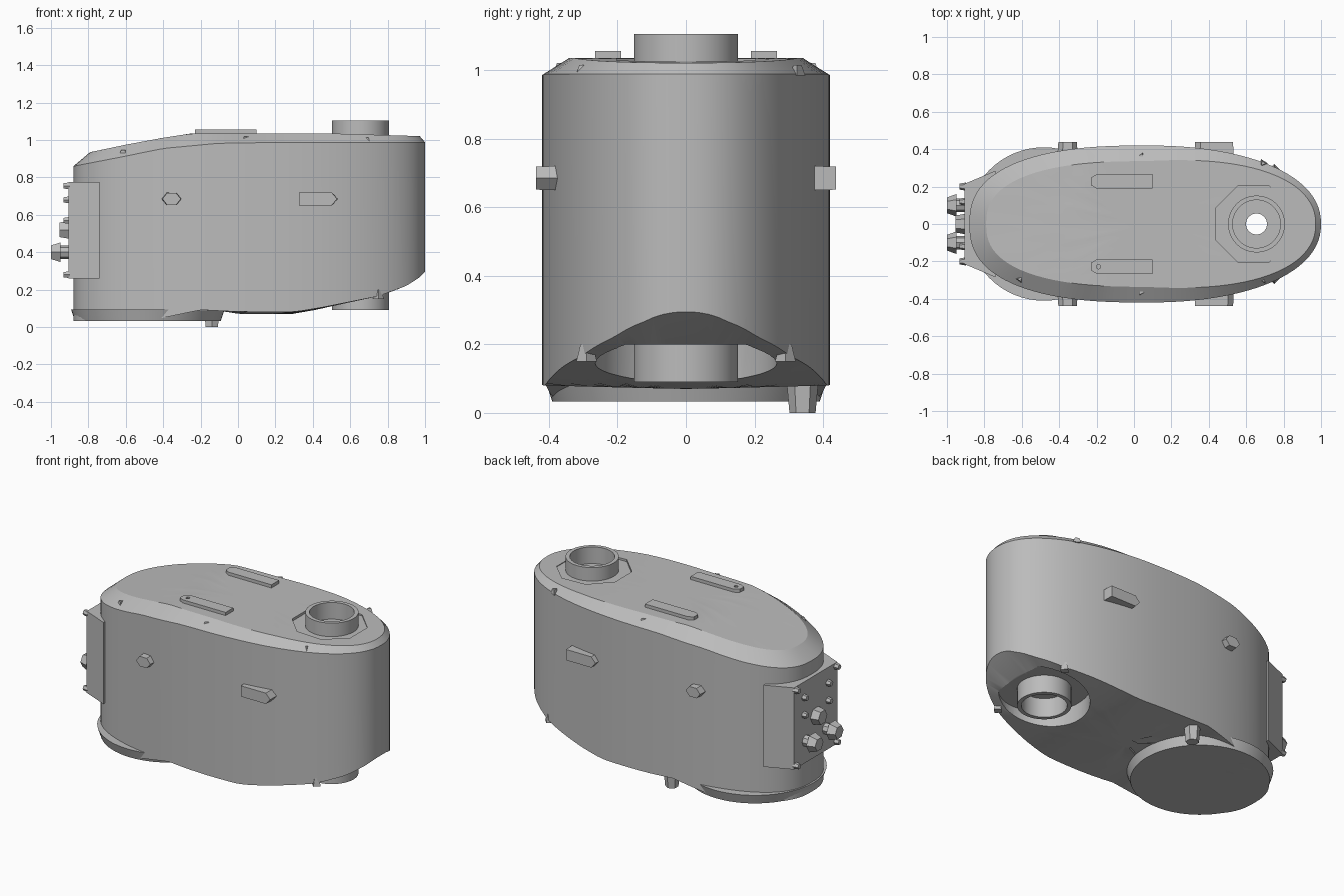
import bpy, bmesh, math
from mathutils import Matrix, Vector

if "Cube" in bpy.data.objects:
    bpy.data.objects.remove(bpy.data.objects["Cube"], do_unlink=True)

grey = bpy.data.materials.new("plain grey")
grey.use_nodes = True
COLOUR = (0.5, 0.5, 0.5, 1)
grey.diffuse_color = COLOUR
grey.node_tree.nodes["Principled BSDF"].inputs["Base Color"].default_value = COLOUR


def finish(bm, name, smooth=None):
    bmesh.ops.recalc_face_normals(bm, faces=bm.faces)
    mesh = bpy.data.meshes.new(name)
    bm.to_mesh(mesh)
    bm.free()
    obj = bpy.data.objects.new(name, mesh)
    bpy.context.collection.objects.link(obj)
    mesh.materials.append(grey)
    if smooth:
        shade(obj, smooth)
    return obj


def shade(obj, angle):
    bpy.ops.object.select_all(action="DESELECT")
    obj.select_set(True)
    bpy.context.view_layer.objects.active = obj
    bpy.ops.object.shade_smooth_by_angle(angle=math.radians(angle))


def cone(name, r1, r2, depth, centre, sides, axis="z", smooth=None, spin=0, sy=1):
    """Cylinder or cone centred on a point, along z or towards -x."""
    bm = bmesh.new()
    bmesh.ops.create_cone(bm, cap_ends=True, segments=sides, radius1=r1, radius2=r2, depth=depth)
    m = Matrix.Diagonal((1, sy, 1, 1)) @ Matrix.Rotation(spin, 4, "Z")
    if axis == "x":
        m = Matrix.Rotation(-math.pi / 2, 4, "Y") @ m
    bm.transform(Matrix.Translation(centre) @ m)
    return finish(bm, name, smooth)


def prism(name, outline, direction, shrink=1):
    """Extrude a flat outline, optionally tapering the far end."""
    bm = bmesh.new()
    base = [Vector(p) for p in outline]
    mid = sum(base, Vector()) / len(base)
    far = [mid + (p - mid) * shrink + Vector(direction) for p in base]
    a, b = [[bm.verts.new(p) for p in ring] for ring in (base, far)]
    bm.faces.new(a)
    bm.faces.new(b)
    for i in range(len(a)):
        j = (i + 1) % len(a)
        bm.faces.new((a[i], a[j], b[j], b[i]))
    return finish(bm, name)


def lookup(table, x):
    if x <= table[0][0]:
        return table[0][1]
    for (x0, z0), (x1, z1) in zip(table, table[1:]):
        if x <= x1:
            return z0 + (z1 - z0) * (x - x0) / (x1 - x0)
    return table[-1][1]


def cut(target, cutter):
    mod = target.modifiers.new("cut", "BOOLEAN")
    mod.operation, mod.solver, mod.object = "DIFFERENCE", "EXACT", cutter
    cutter.hide_render = True
    bpy.context.view_layer.objects.active = target
    bpy.ops.object.modifier_apply(modifier=mod.name)
    bpy.data.objects.remove(cutter, do_unlink=True)


# Main casing: height curves along x, lofted over an oval plan
BOTTOM = [(-.48, .033), (-.35, .06), (-.2, .092), (0, .082), (.3, .08), (.45, .105),
          (.75, .165), (.9, .22), (.97, .265), (1, .295)]
SHOULDER = [(-.88, .86), (-.62, .91), (-.4, .955), (-.1, .983), (.3, .988), (1, .988)]
TOP = [(-.79, .935), (-.6, .975), (-.4, 1.012), (-.25, 1.035), (.5, 1.035), (1, 1.02)]
SEG = 96


def plan(t):
    c, s = math.cos(t), math.sin(t)
    p = 2 / (2.2 if c > 0 else 2.5)
    x = .06 + .94 * math.copysign(abs(c) ** p, c)
    return x, .42 * math.copysign(abs(s) ** p, s)


def inset(x, y):
    d = (x - .06) / .94
    return .06 + (x - .06) * (.97 if d > 0 else .905), y * (.8 + .12 * max(0, d))


outer = [plan(2 * math.pi * i / SEG) for i in range(SEG)]
inner = [inset(x, y) for x, y in outer]
rings = []
STEPS = (.1, .25, .4, .55, .7, .85, 1)


def scaled(pts, k):
    return [(.06 + (x - .06) * k, y * k) for x, y in pts]


for k in STEPS:
    rings.append([(x, y, lookup(BOTTOM, x) - .012 * (1 - k) * (x > 0)) for x, y in scaled(outer, k)])
rings.append([(x, y, lookup(SHOULDER, x)) for x, y in outer])
for k in reversed(STEPS):
    rings.append([(x, y, lookup(TOP, x)) for x, y in scaled(inner, k)])
bm = bmesh.new()
loops = [[bm.verts.new(p) for p in ring] for ring in rings]
for a, b in zip(loops, loops[1:]):
    for i in range(SEG):
        j = (i + 1) % SEG
        bm.faces.new((a[i], a[j], b[j], b[i]))
bm.faces.new(loops[0])
bm.faces.new(loops[-1])
casing = finish(bm, "casing")

# Port openings: seat on top, pocket below, bore through
PX = .655
cut(casing, cone("top_seat_cutter", .22, .22, .2, (.64, 0, 1.12), 8, spin=math.pi / 8))
cut(casing, cone("pocket_cutter", .25, .25, .4, (PX, 0, 0), 48, sy=1.06))
cut(casing, cone("bore_cutter", .14, .14, 3, (PX, 0, .5), 48))
shade(casing, 25)

# Port tube with a cup at both ends
profile = [(.152, .09), (.152, 1.105), (.128, 1.105), (.128, 1), (.056, 1),
           (.056, .21), (.128, .21), (.128, .09)]
bm = bmesh.new()
verts = [bm.verts.new((r, 0, z)) for r, z in profile]
edges = [bm.edges.new((verts[i - 1], verts[i])) for i in range(len(verts))]
bmesh.ops.spin(bm, geom=verts + edges, axis=(0, 0, 1), cent=(0, 0, 0), steps=48,
               angle=2 * math.pi, use_merge=True)
bmesh.ops.remove_doubles(bm, verts=bm.verts, dist=.0005)
bm.transform(Matrix.Translation((PX, 0, 0)))
finish(bm, "port_tube", 35)

# Round foot under the right end, and a small peg
cone("round_foot", .39, .41, .06, (-.482, 0, .063), 64, smooth=35)
cone("peg", .038, .048, .11, (-.14, .34, .055), 6)

# Long pads on top
for side, label in ((1, "back"), (-1, "front")):
    y = side * .228
    pad = prism(label + "_top_pad", [(-.23, y - .02, 1), (-.2, y - .038, 1), (.1, y - .038, 1),
                                     (.1, y + .038, 1), (-.2, y + .038, 1), (-.23, y + .02, 1)], (0, 0, .055))
    if side < 0:
        cut(pad, cone("pad_hole_cutter", .012, .012, .03, (-.19, y, 1.06), 8))

# Side fittings: a hexagonal nub and a pointed plate on each side
for side, label in ((1, "back"), (-1, "front")):
    y, dy = side * .36, (0, side * .078, 0)
    nub = [(-.355 + .055 * math.cos(a * math.pi / 3), y, .685 + .04 * math.sin(a * math.pi / 3))
           for a in range(6)]
    prism(label + "_side_nub", nub, dy, .9)
    mid = .428
    pointed = [(-.105, -.035), (.075, -.035), (.105, 0), (.075, .035), (-.105, .035)]
    prism(label + "_side_plate", [(mid - side * u, y, .685 + v) for u, v in pointed], dy, .97)

# Connector panel on the right end
prism("connector_panel", [(-.905, -.215, .26), (-.905, .215, .26), (-.74, .285, .26), (-.74, -.285, .26)],
      (0, 0, .515))
cone("centre_knob", .058, .045, .07, (-.92, 0, .52), 6, "x")
for side, label in ((1, "back"), (-1, "front")):
    cone(label + "_knob_stem", .035, .035, .06, (-.925, side * .1, .4), 8, "x")
    cone(label + "_knob", .06, .042, .05, (-.975, side * .1, .4), 6, "x")
    for z in (.28, .57, .68, .755):
        y = side * (.2 if z in (.28, .755) else .12)
        cone(label + "_panel_bolt", .022, .016, .035, (-.915, y, z), 6, "x")

# Small three-sided marks around the top edge and lower rim
for x, y in ((.04, .365), (.04, -.365), (.69, .325), (.69, -.3), (-.61, -.295), (.955, 0)):
    cone("edge_mark", .026, .014, .03, (x, y, lookup(TOP, x) - (.03 if x > -.5 else .04)), 3,
         spin=math.atan2(y, x - .06))
for side in (1, -1):
    cone("rim_nub", .03, .018, .05, (.75, side * .29, .175), 4)
